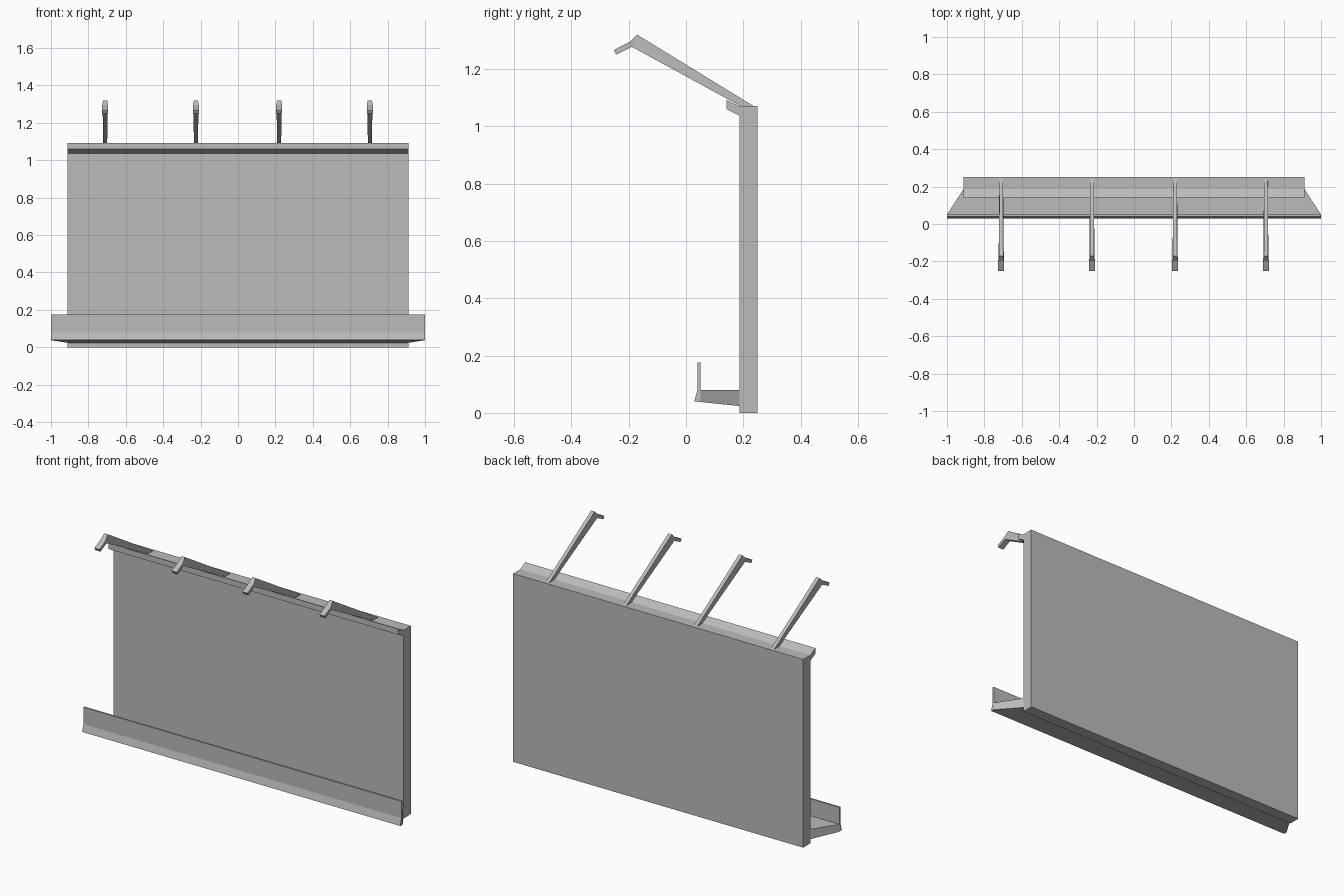
import bpy
import bmesh

cube = bpy.data.objects.get("Cube")
if cube:
    bpy.data.objects.remove(cube, do_unlink=True)

grey = bpy.data.materials.new("plain grey")
grey.use_nodes = True
color = (0.5, 0.5, 0.5, 1)
grey.diffuse_color = color
grey.node_tree.nodes["Principled BSDF"].inputs["Base Color"].default_value = color


def loft(name, sections):
    """Skin a row of matching closed sections and cap both ends."""
    bm = bmesh.new()
    rings = [[bm.verts.new(p) for p in s] for s in sections]
    for a, b in zip(rings, rings[1:]):
        for i in range(len(a)):
            j = (i + 1) % len(a)
            bm.faces.new((a[i], a[j], b[j], b[i]))
    bm.faces.new(rings[0])
    bm.faces.new(rings[-1])
    bmesh.ops.recalc_face_normals(bm, faces=bm.faces)
    mesh = bpy.data.meshes.new(name)
    bm.to_mesh(mesh)
    bm.free()
    mesh.materials.append(grey)
    obj = bpy.data.objects.new(name, mesh)
    bpy.context.collection.objects.link(obj)
    return obj


def extrude_x(name, profile, half):
    """Sweep a (y, z) profile across the width."""
    return loft(name, [[(x, y, z) for y, z in profile] for x in (-half, half)])


PANEL = 0.912
BACK, FACE = 0.25, 0.186

# Display panel and the angled lip along its top edge
extrude_x("panel", [(FACE, 0), (BACK, 0), (BACK, 1.07), (FACE, 1.07)], PANEL)
extrude_x("top_lip", [(FACE, 1.037), (0.141, 1.06), (0.141, 1.093), (FACE, 1.07)], PANEL)

# Walkway deck, flaring outwards to the front
deck = [(FACE, 0.024, 0.08, PANEL), (0.05, 0.038, 0.08, 1.0)]
loft("walkway_deck", [[(-w, y, lo), (w, y, lo), (w, y, hi), (-w, y, hi)]
                      for y, lo, hi, w in deck])

# Walkway front board with a kicked-out foot
extrude_x("walkway_board", [(0.05, 0.038), (0.029, 0.04), (0.04, 0.08),
                            (0.04, 0.176), (0.05, 0.176)], 1.0)

# Lamp arms: (top y, top z, top half width, bottom y, bottom z, bottom half width)
arm = [
    (0.24, 1.068, 0.010, 0.195, 1.068, 0.010),
    (-0.171, 1.32, 0.011, -0.187, 1.276, 0.014),
    (-0.197, 1.294, 0.016, -0.192, 1.276, 0.016),
    (-0.252, 1.266, 0.016, -0.243, 1.25, 0.016),
]
for n, cx in enumerate((-0.71, -0.225, 0.22, 0.705), 1):
    loft(f"lamp_arm_{n}", [[(cx - tw, ty, tz), (cx + tw, ty, tz),
                            (cx + bw, by, bz), (cx - bw, by, bz)]
                           for ty, tz, tw, by, bz, bw in arm])
